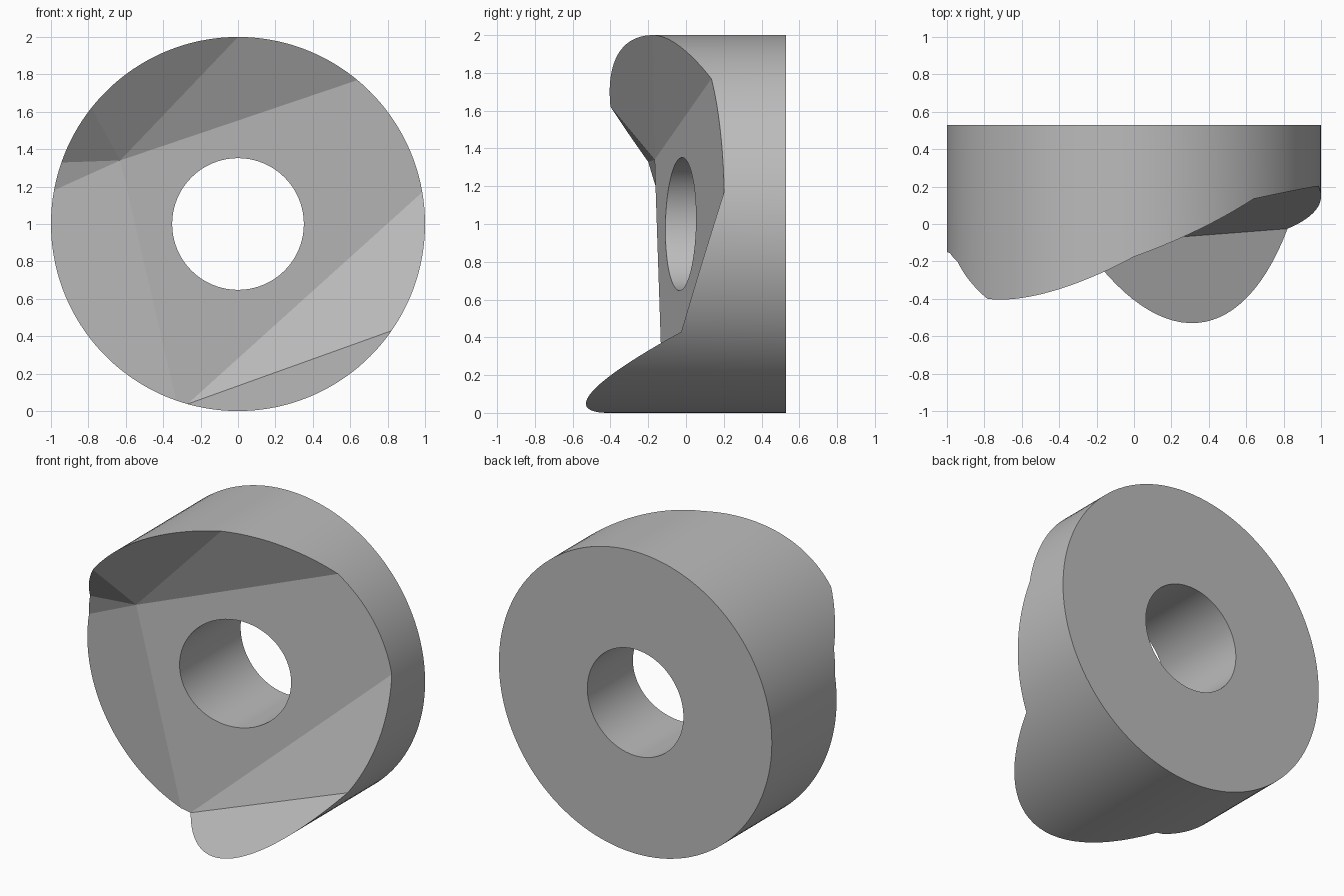
import bpy
import bmesh
from math import sin, cos, radians, pi
from mathutils import Vector, Matrix

cube = bpy.data.objects.get("Cube")
if cube:
    bpy.data.objects.remove(cube, do_unlink=True)

BACK = 0.53
STEP = 2.5


def on_rim(angle, y):
    a = radians(angle)
    return Vector((cos(a), y, 1 + sin(a)))


def main_slope(x, z):
    return -0.028 + 0.23 * x + 0.02 * (z - 1)


def main_rim(angle):
    p = on_rim(angle, 0)
    return on_rim(angle, main_slope(p.x, p.z))


def plane_y(p, tri):
    """Depth of the plane through three points, at p's x and z."""
    n = (tri[1] - tri[0]).cross(tri[2] - tri[0])
    return tri[0].y - (n.x * (p.x - tri[0].x) + n.z * (p.z - tri[0].z)) / n.y


# Corners of the faceted front
hub = Vector((-0.63, main_slope(-0.63, 1.34), 1.34))
low_right, right, upper_right = on_rim(325.2, -0.025), main_rim(9.8), main_rim(50.3)
top, peak = on_rim(90, -0.175), on_rim(141.6, -0.40)
notch, left = on_rim(160.8, -0.20), on_rim(169.6, -0.155)
low_left, bottom = main_rim(250.7), main_rim(254.3)
tip = on_rim(288, -0.53)
main = (hub, right, upper_right)

# Each rim stretch: start angle, end angle, start, end, plane, inner corner
stretches = [
    (9.8, 50.3, right, upper_right, main, None),
    (50.3, 90, upper_right, top, (hub, upper_right, top), hub),
    (90, 141.6, top, peak, (hub, top, peak), hub),
    (141.6, 160.8, peak, notch, (hub, peak, notch), hub),
    (160.8, 169.6, notch, left, (hub, notch, left), hub),
    (169.6, 250.7, left, low_left, (hub, left, low_left), hub),
    (250.7, 254.3, low_left, bottom, main, None),
    (254.3, 325.2, bottom, low_right, (bottom, low_right, tip), False),
    (325.2, 369.8, low_right, right, (low_right, right, bottom), bottom),
]

bm = bmesh.new()
cache = {}


def vert(p):
    key = tuple(round(c, 4) for c in p)
    if key not in cache:
        cache[key] = bm.verts.new(p)
    return cache[key]


# Front facets, side wall and back
main_face, back_face = [], []
for a0, a1, start, end, plane, inner in stretches:
    count = max(1, round((a1 - a0) / STEP))
    pts = [start]
    for i in range(1, count):
        p = on_rim(a0 + (a1 - a0) * i / count, 0)
        p.y = plane_y(p, plane)
        pts.append(p)
    pts.append(end)
    front = [vert(p) for p in pts]
    rear = [vert(Vector((p.x, BACK, p.z))) for p in pts]
    for i in range(count):
        bm.faces.new((front[i], front[i + 1], rear[i + 1], rear[i]))
    back_face += rear[:-1]
    if inner is None:
        main_face += front
        if a0 < 50:
            main_face.append(vert(hub))
    else:
        bm.faces.new(front + ([vert(inner)] if inner else []))
bm.faces.new(main_face)
bm.faces.new(back_face)
bmesh.ops.recalc_face_normals(bm, faces=bm.faces)

mesh = bpy.data.meshes.new("faceted_ring")
bm.to_mesh(mesh)
bm.free()
ring = bpy.data.objects.new("faceted_ring", mesh)
bpy.context.collection.objects.link(ring)

# Plain grey material
grey = bpy.data.materials.new("plain_grey")
grey.use_nodes = True
colour = (0.5, 0.5, 0.5, 1)
grey.diffuse_color = colour
grey.node_tree.nodes["Principled BSDF"].inputs["Base Color"].default_value = colour
mesh.materials.append(grey)

# Round bore through the middle
bpy.ops.mesh.primitive_cylinder_add(vertices=96, radius=0.352, depth=3,
                                    location=(0, 0, 1), rotation=(pi / 2, 0, 0))
cutter = bpy.context.object
cutter.name = "bore_cutter"
cutter.data.materials.append(grey)
bpy.ops.object.select_all(action="DESELECT")
bpy.context.view_layer.objects.active = ring
ring.select_set(True)
bore = ring.modifiers.new("bore", "BOOLEAN")
bore.operation = "DIFFERENCE"
bore.solver = "EXACT"
bore.object = cutter
bpy.ops.object.modifier_apply(modifier=bore.name)
bpy.data.objects.remove(cutter, do_unlink=True)

# Smooth walls, crisp facets
bpy.ops.object.shade_smooth_by_angle(angle=radians(8))
